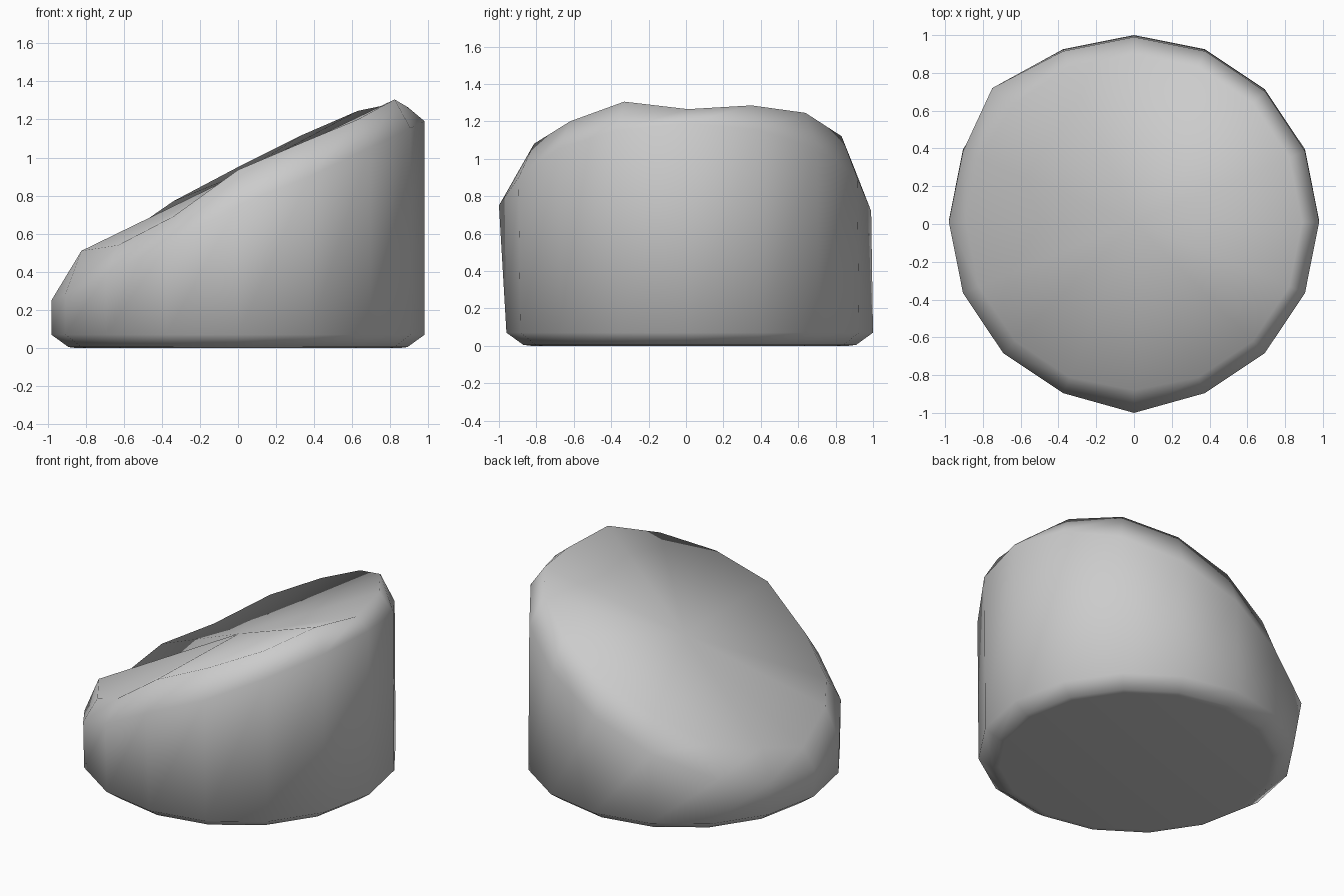
import bpy, bmesh
from math import sin, cos, radians

if "Cube" in bpy.data.objects:
    bpy.data.objects.remove(bpy.data.objects["Cube"])

SIDES = 16
CY = 0.02  # slight offset of the body axis

# Heights of the slightly uneven upper rim, anticlockwise from +x
RIM_Z = [1.265, 1.285, 1.245, 1.12, 0.95, 0.77, 0.57, 0.49,
         0.38, 0.51, 0.54, 0.69, 0.935, 1.08, 1.20, 1.305]

bm = bmesh.new()


def ring(radius, height, cy=CY):
    verts = []
    for i in range(SIDES):
        a = radians(360 / SIDES * i)
        x, y = radius * cos(a), radius * sin(a) + cy
        verts.append(bm.verts.new((x, y, height(i, x))))
    return verts


# Rings from the base up: flat base, base bevel, sloping shoulder, rim
rings = [
    ring(0.85, lambda i, x: 0.0),
    ring(0.89, lambda i, x: 0.005),
    ring(0.98, lambda i, x: 0.07),
    ring(0.98, lambda i, x: 0.72 + 0.48 * x, 0.01),
    ring(0.89, lambda i, x: RIM_Z[i], 0.01),
]

# Small irregularities of the shoulder
rings[3][12].co.y = -1.0
rings[3][12].co.z = 0.75
rings[3][6].co.x = -0.75
rings[3][6].co.y = 0.72

# Skin the rings
for low, high in zip(rings, rings[1:]):
    for i in range(SIDES):
        j = (i + 1) % SIDES
        bm.faces.new((low[i], low[j], high[j], high[i]))

# Close base and sloping top
bm.faces.new(rings[0][::-1])
top = rings[-1]
centre = bm.verts.new((0, 0.01, 0.91))
for i in range(SIDES):
    bm.faces.new((top[i], top[(i + 1) % SIDES], centre))

bmesh.ops.recalc_face_normals(bm, faces=bm.faces[:])
for f in bm.faces:
    f.smooth = True

mesh = bpy.data.meshes.new("slanted_drum")
bm.to_mesh(mesh)
bm.free()
bpy.context.collection.objects.link(bpy.data.objects.new("slanted_drum", mesh))
